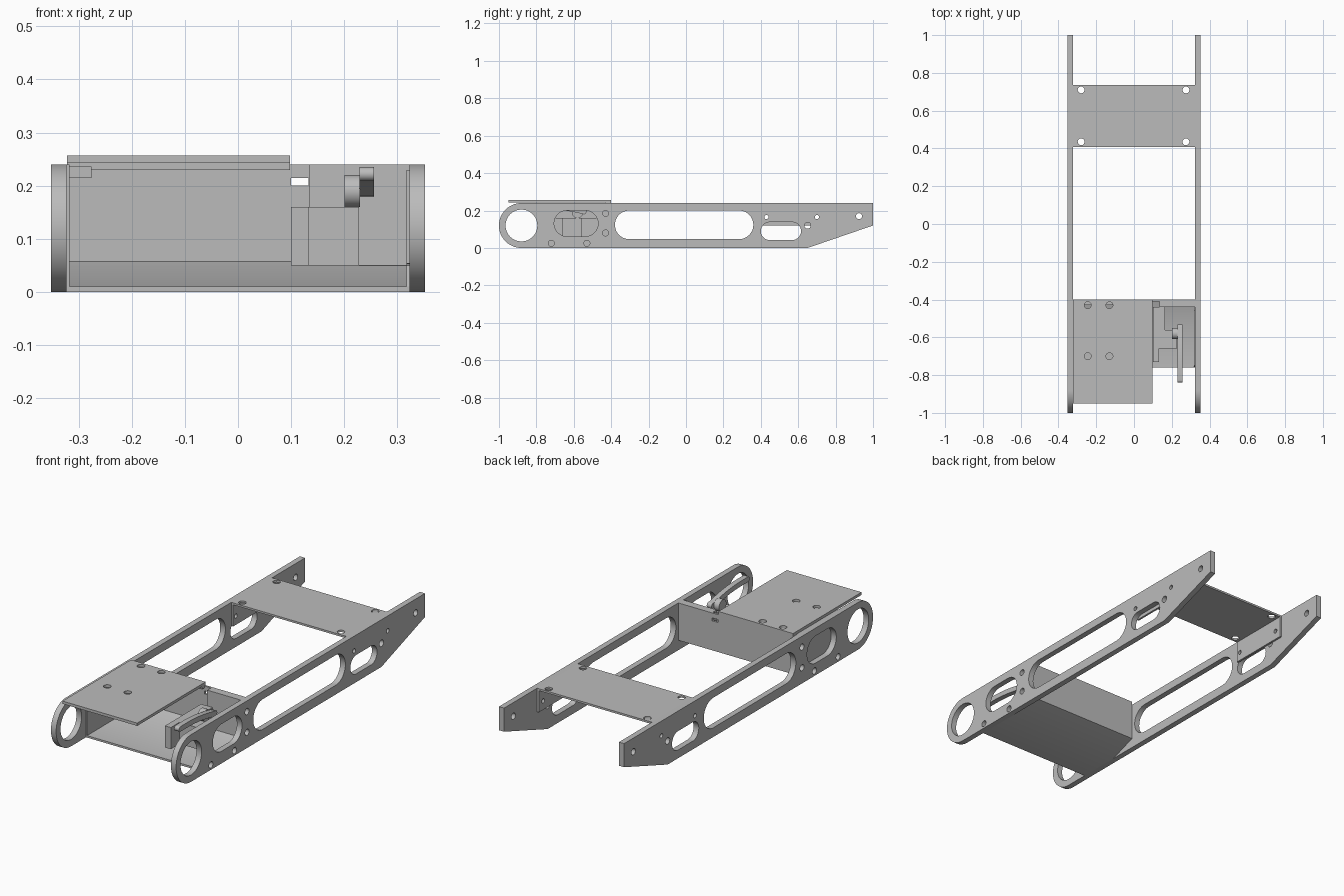
import bpy
from math import sin, cos, pi, atan2
from mathutils import Matrix, Vector

if "Cube" in bpy.data.objects:
    bpy.data.objects.remove(bpy.data.objects["Cube"])

metal = bpy.data.materials.new("grey metal")
metal.use_nodes = True
GREY = (0.5, 0.5, 0.5, 1)
metal.diffuse_color = GREY
metal.node_tree.nodes["Principled BSDF"].inputs["Base Color"].default_value = GREY

# For each thickness axis: world directions of the outline's two axes and the thickness
AXES = {
    "x": (Vector((0, 1, 0)), Vector((0, 0, 1)), Vector((1, 0, 0))),
    "y": (Vector((1, 0, 0)), Vector((0, 0, 1)), Vector((0, -1, 0))),
    "z": (Vector((1, 0, 0)), Vector((0, 1, 0)), Vector((0, 0, 1))),
}


def arc(cx, cy, r, start, end, n=24):
    angles = [start + (end - start) * i / n for i in range(n + 1)]
    return [(cx + r * cos(a), cy + r * sin(a)) for a in angles]


def circle(cx, cy, r, n=32):
    return arc(cx, cy, r, 0, 2 * pi, n)[:-1]


def rect(x0, x1, y0, y1):
    return [(x0, y0), (x1, y0), (x1, y1), (x0, y1)]


def slot(x0, x1, y0, y1, r=None):
    """Rounded rectangle; a full stadium when no radius is given."""
    r = r or (y1 - y0) / 2
    return (arc(x1 - r, y1 - r, r, 0, pi / 2, 12) + arc(x0 + r, y1 - r, r, pi / 2, pi, 12)
            + arc(x0 + r, y0 + r, r, pi, 1.5 * pi, 12) + arc(x1 - r, y0 + r, r, 1.5 * pi, 2 * pi, 12))


def plate(name, axis, low, high, outline, holes=()):
    """Flat part with holes, between low and high along its thickness axis."""
    curve = bpy.data.curves.new(name + "_outline", "CURVE")
    curve.dimensions = "2D"
    curve.fill_mode = "BOTH"
    curve.extrude = (high - low) / 2
    for loop in (outline, *holes):
        spline = curve.splines.new("POLY")
        spline.points.add(len(loop) - 1)
        for p, (u, v) in zip(spline.points, loop):
            p.co = (u, v, 0, 1)
        spline.use_cyclic_u = True
    helper = bpy.data.objects.new(name + "_helper", curve)
    bpy.context.collection.objects.link(helper)
    bpy.context.view_layer.update()
    mesh = bpy.data.meshes.new_from_object(helper.evaluated_get(bpy.context.evaluated_depsgraph_get()))
    bpy.data.objects.remove(helper)
    u, v, w = AXES[axis]
    frame = Matrix((u, v, w)).transposed().to_4x4()
    frame.translation = Vector([abs(c) * (low + high) / 2 for c in w])
    mesh.transform(frame)
    mesh.name = name
    mesh.materials.clear()
    mesh.materials.append(metal)
    obj = bpy.data.objects.new(name, mesh)
    bpy.context.collection.objects.link(obj)
    bpy.ops.object.select_all(action="DESELECT")
    obj.select_set(True)
    bpy.context.view_layer.objects.active = obj
    bpy.ops.object.mode_set(mode="EDIT")
    bpy.ops.mesh.select_all(action="SELECT")
    bpy.ops.mesh.remove_doubles(threshold=0.0001)
    bpy.ops.mesh.normals_make_consistent(inside=False)
    bpy.ops.object.mode_set(mode="OBJECT")
    bpy.ops.object.shade_smooth_by_angle(angle=0.5)
    return obj


def box(name, x0, x1, y0, y1, z0, z1):
    return plate(name, "z", z0, z1, rect(x0, x1, y0, y1))


INNER, OUTER, TOP = 0.323, 0.352, 0.24

# Side rails: round nose, tapered tail, slots and bolt holes
rail = arc(-0.88, 0.12, 0.12, pi / 2, 1.5 * pi, 40) + [(0.65, 0), (1, 0.12), (1, TOP)]
pan_bolts = [(-0.72, 0.025), (-0.53, 0.025), (-0.43, 0.08), (-0.43, 0.185)]
brace_bolts = [(0.43, 0.165), (0.70, 0.165)]
rail_holes = [circle(-0.88, 0.12, 0.085, 48), slot(-0.705, -0.47, 0.062, 0.2),
              slot(-0.38, 0.36, 0.047, 0.2), slot(0.4, 0.615, 0.042, 0.138),
              circle(0.65, 0.12, 0.017), circle(0.925, 0.17, 0.016)]
rail_holes += [circle(y, z, 0.016) for y, z in pan_bolts]
rail_holes += [circle(y, z, 0.011) for y, z in brace_bolts]
for side, a, b in (("left", INNER, OUTER), ("right", -OUTER, -INNER)):
    plate(side + "_rail", "x", a, b, rail, rail_holes)

# Rear brace: bent channel with drilled top and side flanges
plate("brace_top", "z", 0.23, TOP, rect(-INNER, INNER, 0.408, 0.735),
      [circle(x, y, 0.018) for x in (-0.28, 0.275) for y in (0.435, 0.71)])
for side, a, b in (("left", INNER - 0.01, INNER), ("right", -INNER, -INNER + 0.01)):
    plate(side + "_brace_flange", "x", a, b, rect(0.408, 0.735, 0.12, 0.232),
          [circle(y, z, 0.011) for y, z in brace_bolts])

# Front pan: floor, sloping step and rear wall
plate("pan_floor", "x", -INNER, INNER,
      [(-0.76, 0), (-0.54, 0), (-0.4, 0.05), (-0.41, 0.057), (-0.543, 0.01), (-0.76, 0.01)])
plate("pan_rear_wall", "y", -0.41, -0.4, rect(-INNER, INNER, 0.05, TOP),
      [rect(0.1, 0.133, 0.2, 0.215)])
plate("right_pan_side", "x", -INNER, -INNER + 0.006,
      [(-0.76, 0), (-0.54, 0), (-0.4, 0.05), (-0.4, TOP), (-0.76, TOP), (-0.76, 0.05)])
plate("left_floor_flange", "x", INNER - 0.006, INNER,
      [(-0.76, 0), (-0.54, 0), (-0.4, 0.05), (-0.5, 0.055), (-0.75, 0.05)])
plate("left_wall_flange", "x", INNER - 0.006, INNER, rect(-0.46, -0.4, 0.05, 0.23))

# Raised deck with four bolt holes and a hinge tab below it
plate("deck", "z", 0.243, 0.257, rect(-0.322, 0.098, -0.95, -0.4),
      [circle(x, y, 0.018) for x in (-0.245, -0.13) for y in (-0.70, -0.43)])
box("deck_mount", -0.322, 0.098, -0.43, -0.4, 0.23, 0.244)
box("hinge_tab", -0.322, -0.276, -0.5, -0.41, 0.215, 0.236)

# Actuator with bracket, mounting ears and shaft
box("bracket_plate", 0.135, INNER, -0.44, -0.41, 0.05, TOP)
box("actuator_body", 0.1, 0.228, -0.66, -0.56, 0.05, 0.16)
box("actuator_rear", 0.1, 0.165, -0.56, -0.44, 0.05, 0.16)
box("actuator_ear", 0.1, 0.133, -0.73, -0.66, 0.05, 0.16)
plate("actuator_shaft", "x", 0.2, 0.23, circle(-0.58, 0.19, 0.03))

# Bowed lever arm with rounded ends
path = [Vector((-0.827 + 0.28 * t / 12, 0.222 - 0.028 * t / 12 + 0.01 * sin(pi * t / 12)))
        for t in range(13)]
lever = [(p.x, p.y + 0.013) for p in path]
lever += arc(path[-1].x, path[-1].y, 0.015, pi / 2, -pi / 2, 12)
lever += [(p.x, p.y - 0.013) for p in reversed(path)]
lever += arc(path[0].x, path[0].y, 0.013, 1.5 * pi, pi / 2, 12)[1:-1]
plate("lever_arm", "x", 0.229, 0.256, lever)
